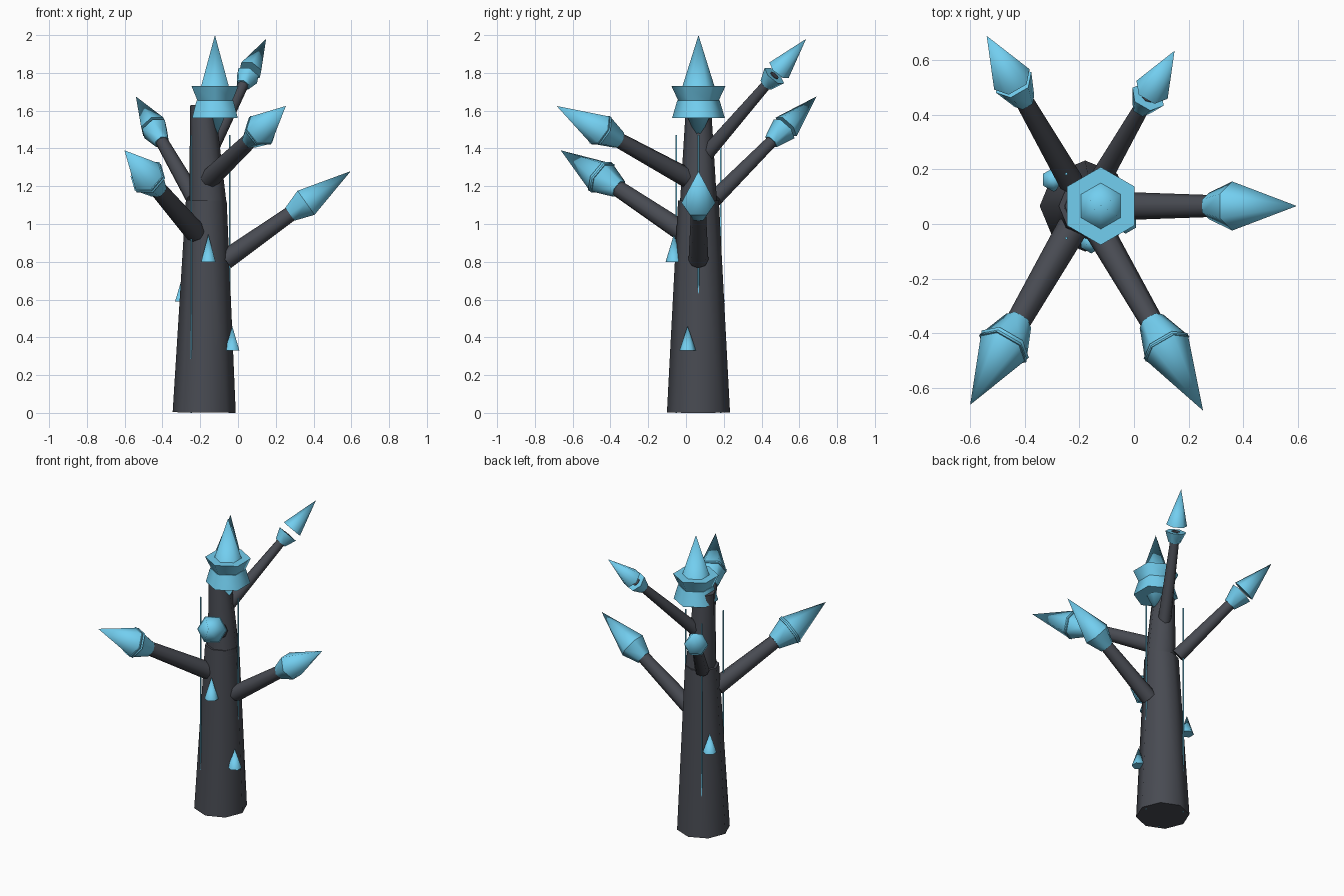
import bpy, bmesh, math
from mathutils import Vector, Matrix

if "Cube" in bpy.data.objects:
    bpy.data.objects.remove(bpy.data.objects["Cube"])

def material(name, col):
    m = bpy.data.materials.new(name)
    m.diffuse_color = (*col, 1)
    m.use_nodes = True
    m.node_tree.nodes["Principled BSDF"].inputs["Base Color"].default_value = m.diffuse_color
    return m

BARK = material("dark_bark", (0.065, 0.07, 0.085))
ICE = material("ice_blue", (0.17, 0.62, 0.87))
CX, CY = -0.18, 0.066   # trunk axis


def cone(name, a, b, ra, rb, sides, mat, az=0.0):
    """Tapered prism from a to b; az is the heading its axis leans towards."""
    a, b = Vector(a), Vector(b)
    d = b - a
    bm = bmesh.new()
    bmesh.ops.create_cone(bm, cap_ends=True, segments=sides,
                          radius1=ra, radius2=rb, depth=d.length)
    bmesh.ops.remove_doubles(bm, verts=bm.verts, dist=1e-5)
    lean_dir = Vector((math.cos(az), math.sin(az), 0))
    lean = math.atan2(d.dot(lean_dir), d.z)
    bm.transform(Matrix.Translation((a + b) / 2)
                 @ Matrix.Rotation(az, 4, 'Z') @ Matrix.Rotation(lean, 4, 'Y'))
    me = bpy.data.meshes.new(name)
    bm.to_mesh(me)
    bm.free()
    me.materials.append(mat)
    ob = bpy.data.objects.new(name, me)
    bpy.context.collection.objects.link(ob)
    bpy.ops.object.select_all(action='DESELECT')
    ob.select_set(True)
    bpy.context.view_layer.objects.active = ob
    bpy.ops.object.shade_smooth_by_angle(angle=math.radians(62))
    return ob


# Trunk in two slightly offset lengths
cone("trunk_lower", (CX + .001, CY, 0.002), (CX + .012, CY, 1.125), .167, .108, 8, BARK)
cone("trunk_upper", (-.158, CY, 1.08), (-.188, CY, 1.632), .10, .066, 8, BARK)

# Crown crystal: two flared collars around a double-ended spike
KX, KY = -0.122, 0.066
for name, z0, z1, r0, r1 in (
        ("crown_skirt", 1.56, 1.655, .14, .112),
        ("crown_collar", 1.655, 1.73, .108, .143),
        ("crown_spike", 1.655, 2.0, .108, 0),
        ("crown_root", 1.44, 1.655, 0, .10)):
    cone(name, (KX, KY, z0), (KX, KY, z1), r0, r1, 6, ICE)

# Branches: heading, elevation, tip radius, tip z, start radius, crystal radius,
# then distances back from the tip: spike base, collar end, collar start
branches = [
    (0,   35.3, .777, 1.28,  .113, .090, .290, .290, .395),
    (60,  45.0, .658, 1.98,  .050, .066, .234, .275, .346),
    (120, 41.0, .721, 1.675, .100, .075, .245, .262, .367),
    (240, 30.0, .842, 1.39,  .090, .100, .297, .275, .410),
    (300, 25.5, .867, 1.625, .060, .093, .305, .290, .420),
]
for i, (az, el, rt, zt, rs, rc, d_spike, d_end, d_start) in enumerate(branches, 1):
    az, el = math.radians(az), math.radians(el)
    axis = Vector((math.cos(az) * math.cos(el), math.sin(az) * math.cos(el), math.sin(el)))
    tip = Vector((CX + rt * math.cos(az), CY + rt * math.sin(az), zt))
    start = tip - axis * ((rt - rs) / math.cos(el))
    k = 0.45 * rc
    cone(f"branch_{i}", start, tip - axis * (d_end - .003), k + .012, k - .003, 8, BARK, az)
    cone(f"branch_collar_{i}", tip - axis * d_start, tip - axis * d_end,
         k + .008, rc, 6, ICE, az)
    cone(f"branch_spike_{i}", tip - axis * d_spike, tip, rc, 0, 6, ICE, az)

# Small ice shards stuck on the trunk: angle, radius, base z, height
for i, (ang, r, z, h) in enumerate(
        ((-80, .132, .80, .145), (-21, .16, .33, .13), (140, .15, .59, .13)), 1):
    a = math.radians(ang)
    x, y = CX + r * math.cos(a), CY + r * math.sin(a)
    cone(f"shard_{i}", (x, y, z), (x, y, z + h), .044, 0, 6, ICE)

# Thin frost veins running up the trunk
for i in range(3):
    a = math.radians(120 * i)
    x, y = CX + .136 * math.cos(a), CY + .136 * math.sin(a)
    cone(f"frost_vein_{i + 1}", (x, y, 0.0), (x, y, 1.47), .005, .005, 6, ICE)
